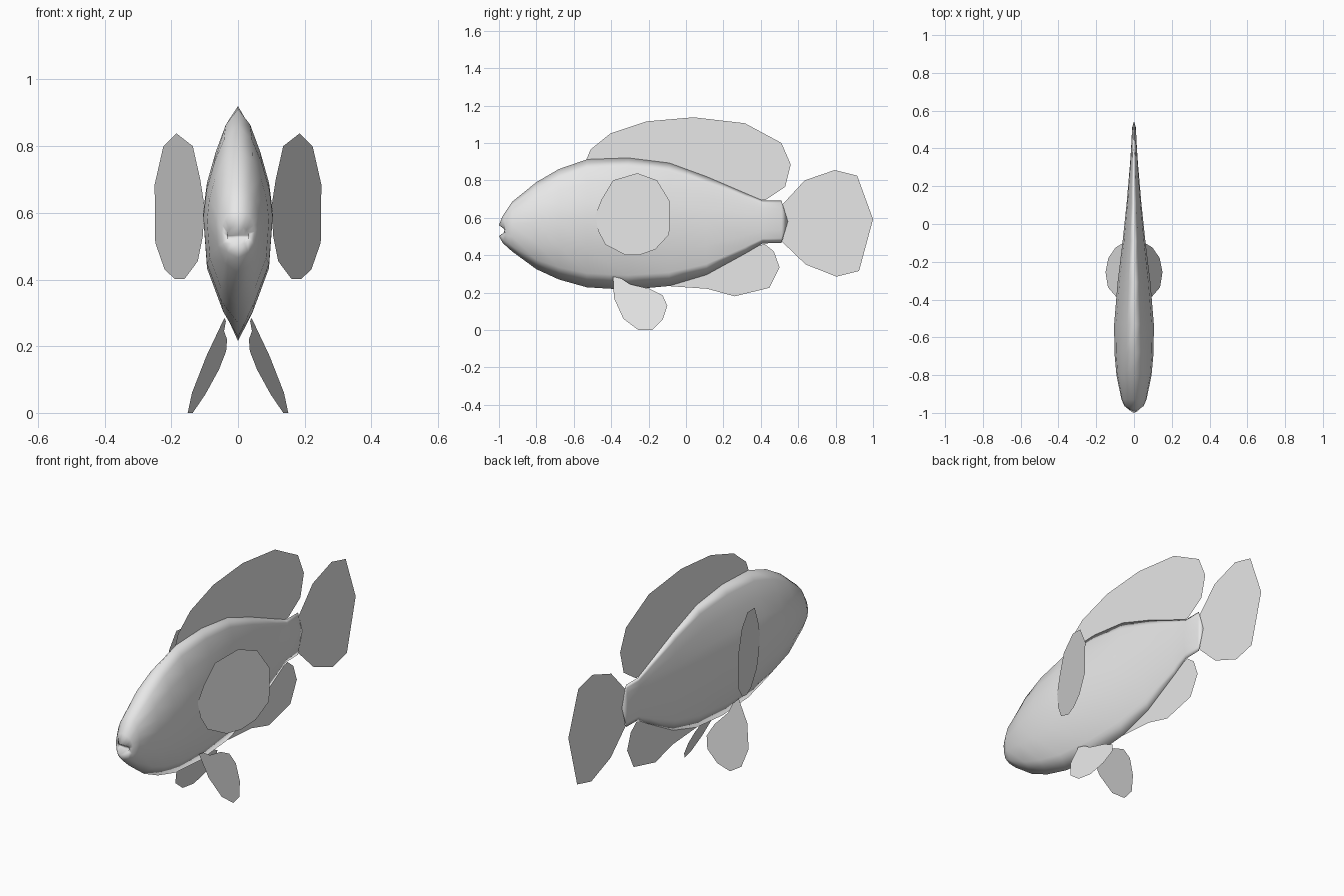
import bpy
import bmesh

cube = bpy.data.objects.get("Cube")
if cube:
    bpy.data.objects.remove(cube, do_unlink=True)

# One plain grey for the whole fish
grey = bpy.data.materials.new("light_grey")
grey.use_nodes = True
COLOUR = (0.8, 0.8, 0.8, 1.0)
grey.diffuse_color = COLOUR
grey.node_tree.nodes["Principled BSDF"].inputs["Base Color"].default_value = COLOUR


def finish(name, bm, smooth):
    mesh = bpy.data.meshes.new(name)
    for f in bm.faces:
        f.smooth = smooth
    bm.to_mesh(mesh)
    bm.free()
    mesh.materials.append(grey)
    obj = bpy.data.objects.new(name, mesh)
    bpy.context.collection.objects.link(obj)
    return obj


# Half cross-section: height fraction, width when keeled, width when round
HALF = [(1, 0, 0), (0.86, 0.33, 0.52), (0.62, 0.62, 0.80), (0.35, 0.88, 0.95),
        (0.08, 1, 1), (-0.4, 0.88, 0.92), (-0.78, 0.40, 0.62), (-1, 0, 0)]

# Body stations: y, top z, bottom z, half width, roundness, sweep-back at sides
STATIONS = [
    (-0.965, 0.535, 0.525, 0.035, 1.0, 0.01),   # inside of the mouth
    (-1.000, 0.560, 0.502, 0.032, 1.0, 0.03),   # lips
    (-0.980, 0.610, 0.465, 0.050, 1.0, 0.015),
    (-0.930, 0.685, 0.420, 0.066, 0.9, 0),
    (-0.800, 0.790, 0.325, 0.093, 0.7, 0),
    (-0.680, 0.860, 0.270, 0.104, 0.4, 0),
    (-0.530, 0.912, 0.228, 0.105, 0.1, 0),
    (-0.310, 0.920, 0.215, 0.087, 0, 0),
    (-0.090, 0.893, 0.235, 0.060, 0, 0),
    (0.110, 0.820, 0.295, 0.039, 0, 0),
    (0.320, 0.730, 0.410, 0.021, 0.2, 0),
    (0.410, 0.692, 0.463, 0.015, 0.4, 0),
    (0.510, 0.692, 0.465, 0.010, 0.6, 0),
]


def build_body():
    bm = bmesh.new()
    rings = []
    for y, top, bottom, width, roundness, sweep in STATIONS:
        mid, half = (top + bottom) / 2, (top - bottom) / 2
        side = []
        for f, keeled, rounded in HALF:
            k = keeled + (rounded - keeled) * roundness
            side.append((width * k, y + sweep * k * k, mid + f * half))
        points = side + [(-x, py, z) for x, py, z in side[-2:0:-1]]
        rings.append([bm.verts.new(p) for p in points])
    count = len(rings[0])
    for a, b in zip(rings, rings[1:]):
        for i in range(count):
            j = (i + 1) % count
            bm.faces.new((a[i], a[j], b[j], b[i]))
    bm.faces.new(rings[0])
    # Blunt wedge closing the tail root
    tip = bm.verts.new((0, 0.545, 0.58))
    last = rings[-1]
    for i in range(count):
        bm.faces.new((last[i], last[(i + 1) % count], tip))
    bmesh.ops.recalc_face_normals(bm, faces=bm.faces)
    return finish("body", bm, True)


def build_fin(name, outline, x_at=lambda y, z: 0.0, side=1):
    """Flat fin from a side outline; x_at gives the plane it lies in."""
    bm = bmesh.new()
    face = bm.faces.new([bm.verts.new((side * x_at(y, z), y, z)) for y, z in outline])
    if face.normal.x * side < 0:
        face.normal_flip()
    bm.normal_update()
    return finish(name, bm, False)


build_body()

# Fins on the centre line
build_fin("dorsal_fin", [
    (-0.535, 0.905), (-0.51, 0.965), (-0.405, 1.05), (-0.21, 1.115), (0.04, 1.137),
    (0.315, 1.105), (0.51, 1.0), (0.56, 0.885), (0.53, 0.765), (0.425, 0.695),
    (0.32, 0.70), (0.11, 0.79), (-0.09, 0.86), (-0.31, 0.88)])
build_fin("tail_fin", [
    (0.515, 0.67), (0.635, 0.80), (0.795, 0.855), (0.915, 0.825), (1.0, 0.592),
    (0.925, 0.315), (0.805, 0.285), (0.64, 0.35), (0.515, 0.47), (0.53, 0.58)])
build_fin("anal_fin", [
    (0.42, 0.46), (0.47, 0.42), (0.5, 0.335), (0.445, 0.225), (0.26, 0.18),
    (0.115, 0.22), (-0.1, 0.235), (-0.05, 0.27), (0.11, 0.32), (0.32, 0.43)])

# Paired fins
PECTORAL = [(-0.485, 0.615), (-0.45, 0.70), (-0.39, 0.80), (-0.26, 0.838),
            (-0.155, 0.80), (-0.085, 0.685), (-0.09, 0.51), (-0.165, 0.43),
            (-0.245, 0.402), (-0.325, 0.402), (-0.43, 0.455), (-0.47, 0.53)]
PELVIC = [(-0.39, 0.285), (-0.345, 0.275), (-0.30, 0.245), (-0.195, 0.22),
          (-0.125, 0.185), (-0.10, 0.13), (-0.125, 0.055), (-0.18, 0.0),
          (-0.255, 0.0), (-0.335, 0.06), (-0.385, 0.17)]
for label, s in (("left", 1), ("right", -1)):
    build_fin(label + "_pectoral_fin", PECTORAL,
              lambda y, z: 0.10 + 0.375 * (y + 0.485), s)
    build_fin(label + "_pelvic_fin", PELVIC,
              lambda y, z: 0.0996 - 0.201 * y - 0.482 * z, s)
